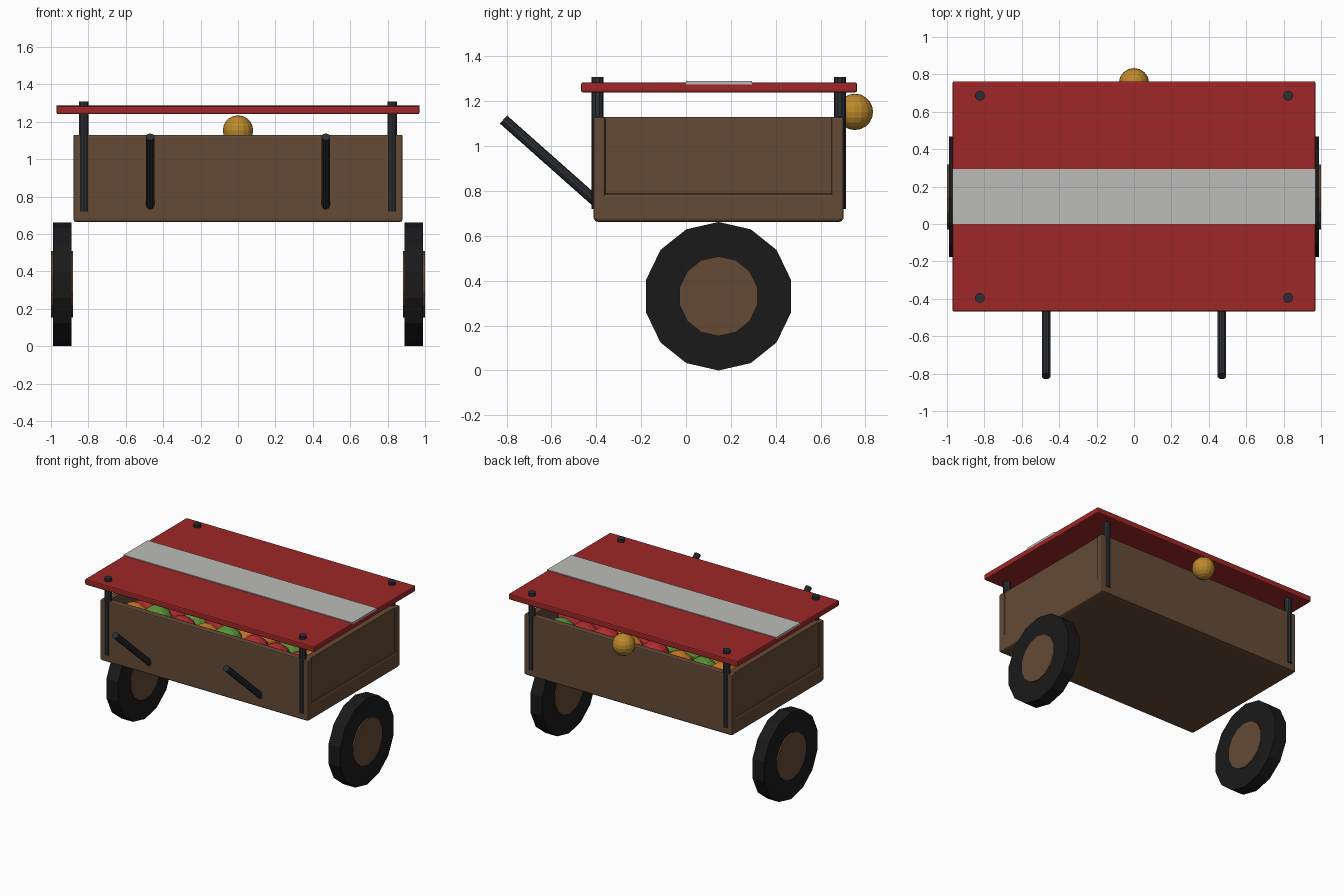
import bpy, math, random
from mathutils import Vector

if "Cube" in bpy.data.objects:
    bpy.data.objects.remove(bpy.data.objects["Cube"])

random.seed(4)

def mat(name, r, g, b):
    m = bpy.data.materials.new(name)
    m.diffuse_color = (r, g, b, 1)
    m.use_nodes = True
    m.node_tree.nodes["Principled BSDF"].inputs["Base Color"].default_value = m.diffuse_color
    return m

WOOD = mat("wood", 0.13, 0.07, 0.037)
IRON = mat("iron", 0.025, 0.028, 0.033)
RUBBER = mat("rubber", 0.010, 0.010, 0.011)
RED = mat("red_cloth", 0.34, 0.02, 0.02)
PALE = mat("pale_cloth", 0.5, 0.5, 0.48)
BRASS = mat("brass", 0.5, 0.25, 0.025)
FRUIT = [mat("apple", 0.45, 0.025, 0.03), mat("orange", 0.6, 0.19, 0.02), mat("cabbage", 0.1, 0.3, 0.04)]

def finish(o, name, m):
    o.name = name
    o.data.materials.append(m)
    return o

def box(name, x, y, z, m, bevel=0.0):
    """Box from (min, max) ranges, with optional bevel."""
    c = [(a + b) / 2 for a, b in (x, y, z)]
    bpy.ops.mesh.primitive_cube_add(size=1, location=c)
    o = bpy.context.object
    o.scale = [b - a for a, b in (x, y, z)]
    bpy.ops.object.transform_apply(location=False, rotation=False, scale=True)
    if bevel:
        mod = o.modifiers.new("bevel", 'BEVEL')
        mod.width, mod.segments = bevel, 2
    return finish(o, name, m)

def rod(name, a, b, r, m, sides=10, smooth=True):
    """Cylinder between two points."""
    a, b = Vector(a), Vector(b)
    bpy.ops.mesh.primitive_cylinder_add(vertices=sides, radius=r, depth=(b - a).length, location=(a + b) / 2)
    o = bpy.context.object
    o.rotation_euler = (b - a).to_track_quat('Z', 'Y').to_euler()
    if smooth:
        bpy.ops.object.shade_smooth_by_angle()
    return finish(o, name, m)

def ball(name, c, r, m, seg=16, rings=10):
    bpy.ops.mesh.primitive_uv_sphere_add(segments=seg, ring_count=rings, radius=r, location=c)
    return finish(bpy.context.object, name, m)

# open wooden tub
box("tub_floor", (-.88, .88), (-.41, .70), (.663, .79), WOOD, .015)
box("front_wall", (-.88, .88), (-.412, -.36), (.67, 1.13), WOOD, .008)
box("back_wall", (-.88, .88), (.648, .702), (.67, 1.13), WOOD, .008)
for side, s in (("left", -1), ("right", 1)):
    box(side + "_wall", sorted((s * .82, s * .87)), (-.37, .66), (.75, 1.13), WOOD)

# produce heaped inside the tub
for i in range(8):
    for j in range(5):
        c = (-.70 + i * .2 + random.uniform(-.02, .02), -.25 + j * .197, 1.0 + random.uniform(-.03, .01))
        ball(f"produce_{i}_{j}", c, .112, random.choice(FRUIT), 10, 7)

# canopy board with pale stripe
box("canopy", (-.97, .97), (-.468, .763), (1.24, 1.284), RED, .008)
box("canopy_stripe", (-.97, .97), (0, .294), (1.275, 1.29), PALE)

# posts, handles, wheels
for side, s in (("left", -1), ("right", 1)):
    for end, y in (("front", -.395), ("back", .686)):
        rod(f"{end}_{side}_post", (s * .824, y, .72), (s * .824, y, 1.308), .027, IRON)
    rod(side + "_handle", (s * .47, -.39, .743), (s * .47, -.814, 1.119), .024, IRON)
    for part, x0, x1, r, m in (("wheel", .89, .99, .331, RUBBER), ("hub", .882, 1.0, .178, WOOD)):
        bpy.ops.mesh.primitive_cylinder_add(vertices=14, radius=r, depth=x1 - x0,
            location=(s * (x0 + x1) / 2, .145, .331), rotation=(0, math.pi / 2, 0))
        o = finish(bpy.context.object, f"{side}_{part}", m)
        # vertex 0 of the profile must point straight up
        if abs(max((o.rotation_euler.to_matrix() @ v.co).z for v in o.data.vertices) - r) > 1e-3:
            o.rotation_euler = (math.pi / 2, 0, math.pi / 2)

# brass bell on the back
ball("bell", (0, .753, 1.153), .081, BRASS)
